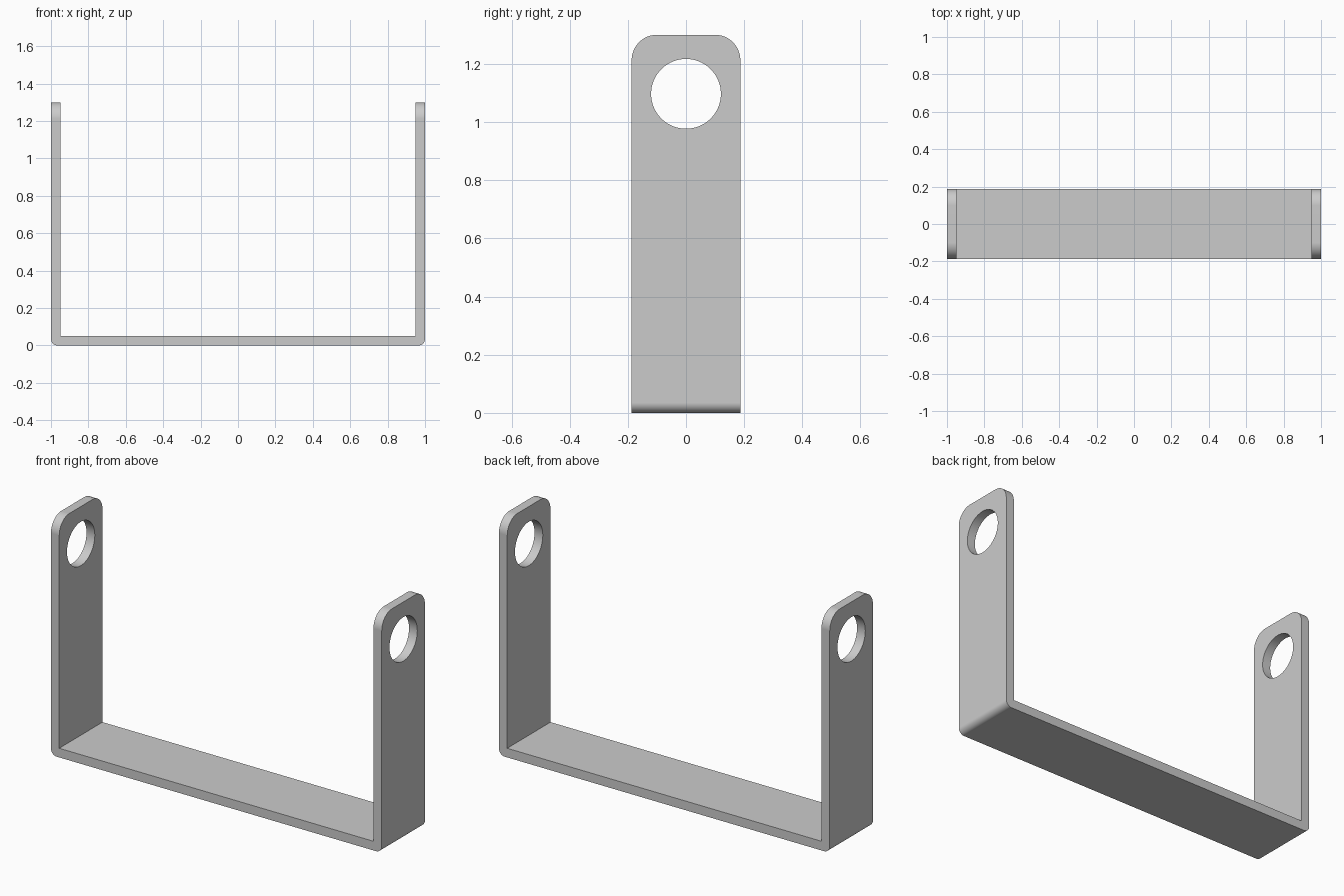
import bpy, bmesh
from math import radians

default = bpy.data.objects.get("Cube")
if default:
    bpy.data.objects.remove(default, do_unlink=True)

HALF_LENGTH, HALF_WIDTH, HEIGHT, THICK = 1.0, 0.187, 1.3, 0.05
HOLE_RADIUS, HOLE_Z = 0.12, 1.097
INNER = HALF_LENGTH - THICK

metal = bpy.data.materials.new("light grey metal")
metal.use_nodes = True
grey = (0.6, 0.6, 0.6, 1)
metal.diffuse_color = grey
metal.node_tree.nodes["Principled BSDF"].inputs["Base Color"].default_value = grey

# U-shaped strip: half profile mirrored, then extruded across the width
half = [(HALF_LENGTH, 0), (HALF_LENGTH, HEIGHT), (INNER, HEIGHT), (INNER, THICK)]
profile = half + [(-x, z) for x, z in reversed(half)]
bm = bmesh.new()
face = bm.faces.new([bm.verts.new((x, -HALF_WIDTH, z)) for x, z in profile])
extruded = bmesh.ops.extrude_face_region(bm, geom=[face])["geom"]
bmesh.ops.translate(bm, vec=(0, 2 * HALF_WIDTH, 0),
                    verts=[g for g in extruded if isinstance(g, bmesh.types.BMVert)])
bmesh.ops.recalc_face_normals(bm, faces=bm.faces)


def round_edges(rule, radius, segments):
    edges = [e for e in bm.edges if rule(*(v.co for v in e.verts))]
    bmesh.ops.bevel(bm, geom=edges, offset=radius, offset_type='OFFSET',
                    segments=segments, profile=0.5, affect='EDGES')


# Rounded tab corners at the top and rounded bends at the bottom
round_edges(lambda a, b: min(a.z, b.z) > HEIGHT - 0.01 and abs(a.y - b.y) < 0.01,
            0.087, 12)
round_edges(lambda a, b: max(a.z, b.z) < 0.01 and abs(a.x - b.x) < 0.01
            and abs(a.x) > INNER, 0.035, 8)

mesh = bpy.data.meshes.new("bracket")
bm.to_mesh(mesh)
bm.free()
mesh.materials.append(metal)
bracket = bpy.data.objects.new("bracket", mesh)
bpy.context.collection.objects.link(bracket)

# Round hole through both uprights
bpy.ops.mesh.primitive_cylinder_add(vertices=64, radius=HOLE_RADIUS, depth=3,
                                    location=(0, 0, HOLE_Z), rotation=(0, radians(90), 0))
cutter = bpy.context.object
cutter.name = "hole_cutter"
cutter.hide_render = True
cutter.data.materials.append(metal)

bpy.ops.object.select_all(action='DESELECT')
bracket.select_set(True)
bpy.context.view_layer.objects.active = bracket
cut = bracket.modifiers.new("holes", 'BOOLEAN')
cut.operation, cut.solver, cut.object = 'DIFFERENCE', 'EXACT', cutter
bpy.ops.object.modifier_apply(modifier=cut.name)
bpy.data.objects.remove(cutter, do_unlink=True)

# Smooth bends with crisp sheet edges
bpy.ops.object.shade_smooth_by_angle(angle=radians(30))
normals = bracket.modifiers.new("flat_face_normals", 'WEIGHTED_NORMAL')
normals.keep_sharp = True
